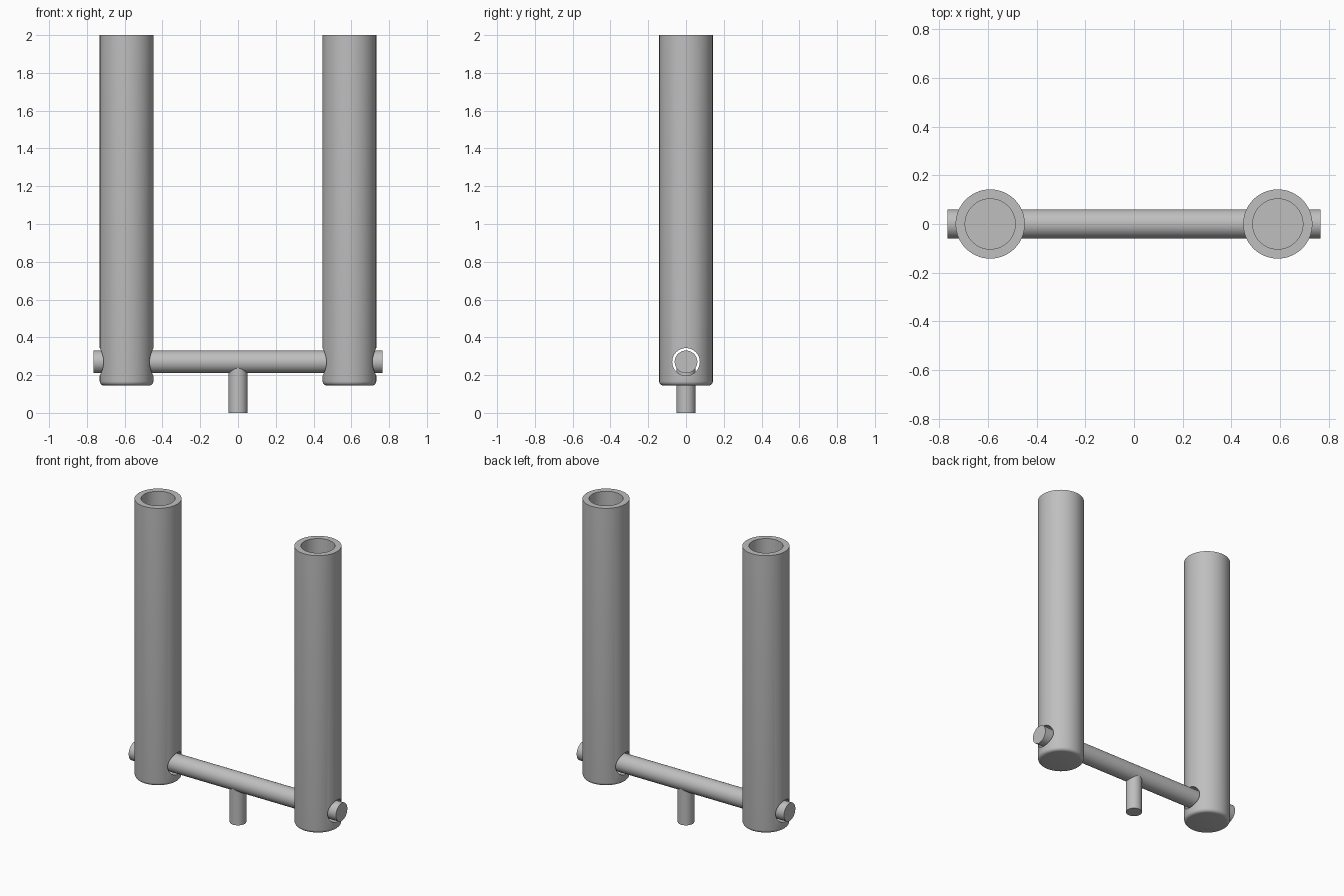
import bpy
import bmesh
from math import radians, tau, sin, cos
from mathutils import Matrix

cube = bpy.data.objects.get("Cube")
if cube:
    bpy.data.objects.remove(cube)

AXLE_Z = 0.27
HALF_SPAN = 0.59

metal = bpy.data.materials.new("grey metal")
metal.use_nodes = True
GREY = (0.52, 0.52, 0.52, 1)
metal.diffuse_color = GREY
metal.node_tree.nodes["Principled BSDF"].inputs["Base Color"].default_value = GREY


def add_object(name, bm):
    mesh = bpy.data.meshes.new(name)
    bmesh.ops.recalc_face_normals(bm, faces=bm.faces)
    bm.to_mesh(mesh)
    bm.free()
    mesh.materials.append(metal)
    obj = bpy.data.objects.new(name, mesh)
    bpy.context.collection.objects.link(obj)
    return obj


def activate(obj):
    bpy.ops.object.select_all(action="DESELECT")
    obj.select_set(True)
    bpy.context.view_layer.objects.active = obj


def smooth(obj):
    activate(obj)
    bpy.ops.object.shade_smooth_by_angle(angle=radians(30))


def lathe(name, profile, x=0, segments=64):
    """Spin a closed (radius, height) profile about a vertical axis."""
    bm = bmesh.new()
    verts = [bm.verts.new((r, 0, z)) for r, z in profile]
    edges = [bm.edges.new(pair) for pair in zip(verts, verts[1:])]
    bmesh.ops.spin(bm, geom=verts + edges, axis=(0, 0, 1), cent=(0, 0, 0),
                   angle=tau, steps=segments)
    bmesh.ops.remove_doubles(bm, verts=bm.verts, dist=0.0001)
    obj = add_object(name, bm)
    obj.data.transform(Matrix.Translation((x, 0, 0)))
    return obj


def rod(name, radius, length, x=0):
    """Horizontal cylinder along x at axle height."""
    bm = bmesh.new()
    place = Matrix.Translation((x, 0, AXLE_Z)) @ Matrix.Rotation(radians(90), 4, "Y")
    bmesh.ops.create_cone(bm, cap_ends=True, segments=48, radius1=radius,
                          radius2=radius, depth=length, matrix=place)
    return add_object(name, bm)


# Upright tubes: rounded foot, blind bore from the top, cross hole for the axle
R, FOOT, FILLET = 0.142, 0.145, 0.022
foot_arc = [(R - FILLET + FILLET * sin(a), FOOT + FILLET - FILLET * cos(a))
            for a in (radians(18 * i) for i in range(6))]
tube_profile = [(0, FOOT)] + foot_arc + [(R, 2), (0.103, 2), (0.103, 0.42), (0, 0.42)]
for side, sign in (("left", 1), ("right", -1)):
    tube = lathe(side + "_tube", tube_profile, sign * HALF_SPAN)
    cutter = rod("hole_cutter", 0.073, 0.5, sign * HALF_SPAN)
    cut = tube.modifiers.new("axle_hole", "BOOLEAN")
    cut.operation, cut.solver, cut.object = "DIFFERENCE", "EXACT", cutter
    activate(tube)
    bpy.ops.object.modifier_apply(modifier=cut.name)
    bpy.data.objects.remove(cutter)
    smooth(tube)

# Axle through both tubes
smooth(rod("axle", 0.06, 1.53))

# Centre peg running up into the axle
smooth(lathe("centre_peg", [(0, 0), (0.05, 0), (0.05, AXLE_Z - 0.02), (0, AXLE_Z - 0.02)],
             segments=32))
